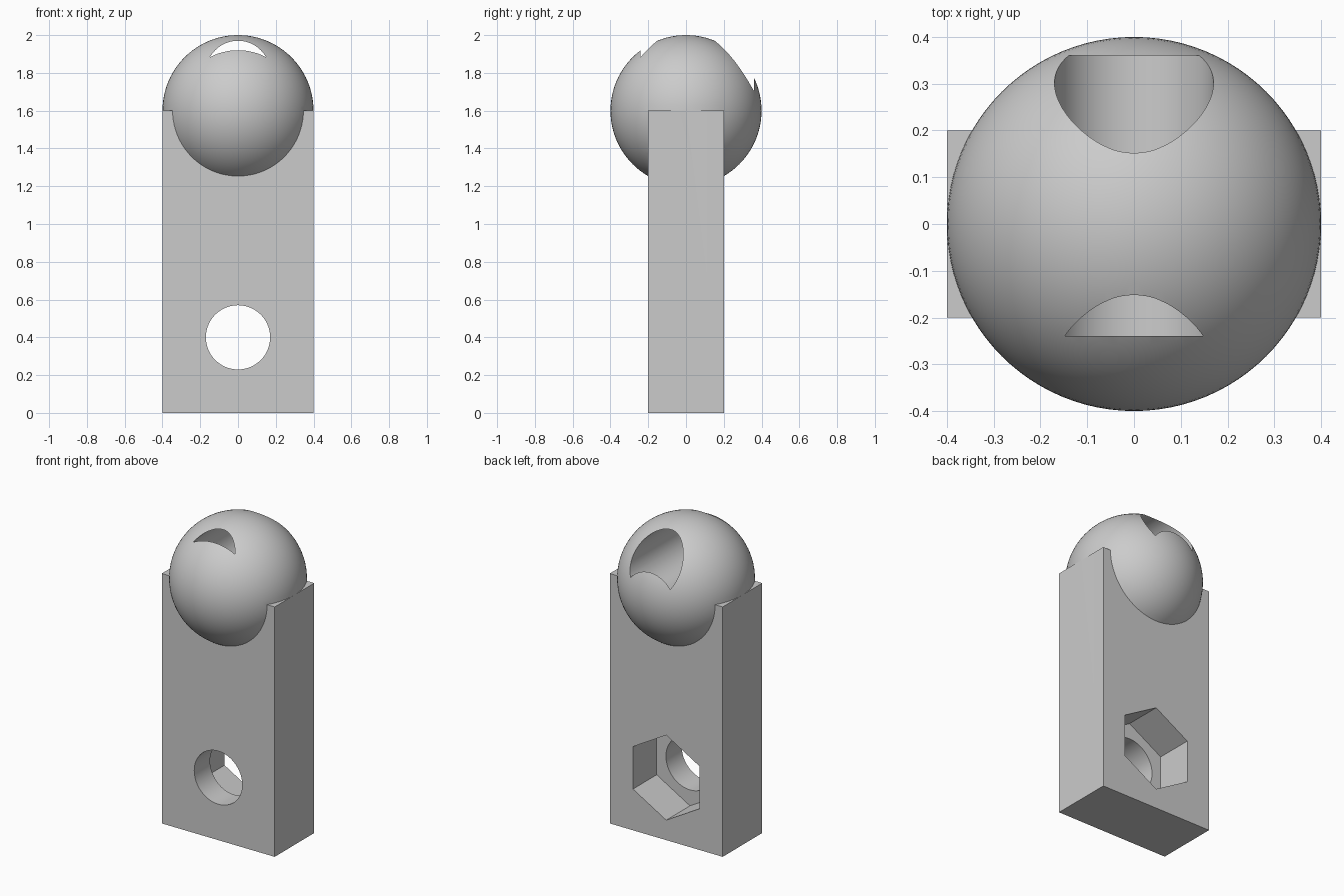
import bpy
import math

if "Cube" in bpy.data.objects:
    bpy.data.objects.remove(bpy.data.objects["Cube"])

grey = bpy.data.materials.new("plain_grey")
grey.diffuse_color = (0.6, 0.6, 0.6, 1)
grey.use_nodes = True
grey.node_tree.nodes["Principled BSDF"].inputs["Base Color"].default_value = grey.diffuse_color


def finish(name):
    ob = bpy.context.object
    ob.name = name
    ob.data.materials.append(grey)
    return ob


def cutter(name, sides, radius, y0, y1, z):
    """Prism along y with a corner pointing up."""
    bpy.ops.mesh.primitive_cylinder_add(
        vertices=sides, radius=radius, depth=y1 - y0,
        location=(0, (y0 + y1) / 2, z), rotation=(math.pi / 2, 0, 0))
    ob = finish(name)
    ob.hide_render = True
    return ob


def apply_boolean(target, other, operation):
    mod = target.modifiers.new(operation, 'BOOLEAN')
    mod.operation = operation
    mod.solver = 'EXACT'
    mod.object = other
    bpy.ops.object.select_all(action='DESELECT')
    target.select_set(True)
    bpy.context.view_layer.objects.active = target
    bpy.ops.object.modifier_apply(modifier=mod.name)
    bpy.data.objects.remove(other)


# Rectangular post
bpy.ops.mesh.primitive_cube_add(size=1, location=(0, 0, 0.8))
post = finish("post")
post.scale = (0.8, 0.4, 1.6)
bpy.ops.object.transform_apply(location=True, scale=True)

# Bolt hole, with a hexagonal nut pocket in the back
apply_boolean(post, cutter("bolt_hole", 96, 0.17, -0.5, 0.5, 0.4), 'DIFFERENCE')
apply_boolean(post, cutter("nut_pocket", 6, 0.272, -0.04, 0.5, 0.4), 'DIFFERENCE')

# Ball with a sideways bore that stops short of both surfaces
bpy.ops.mesh.primitive_uv_sphere_add(segments=96, ring_count=48, radius=0.4,
                                     location=(0, 0, 1.6))
ball = finish("ball")
apply_boolean(ball, cutter("ball_bore", 96, 0.17, -0.24, 0.36, 1.8), 'DIFFERENCE')

# Join the ball and post into one solid
apply_boolean(post, ball, 'UNION')
post.name = "ball_top_post"
bpy.ops.object.shade_smooth_by_angle(angle=math.radians(25))
